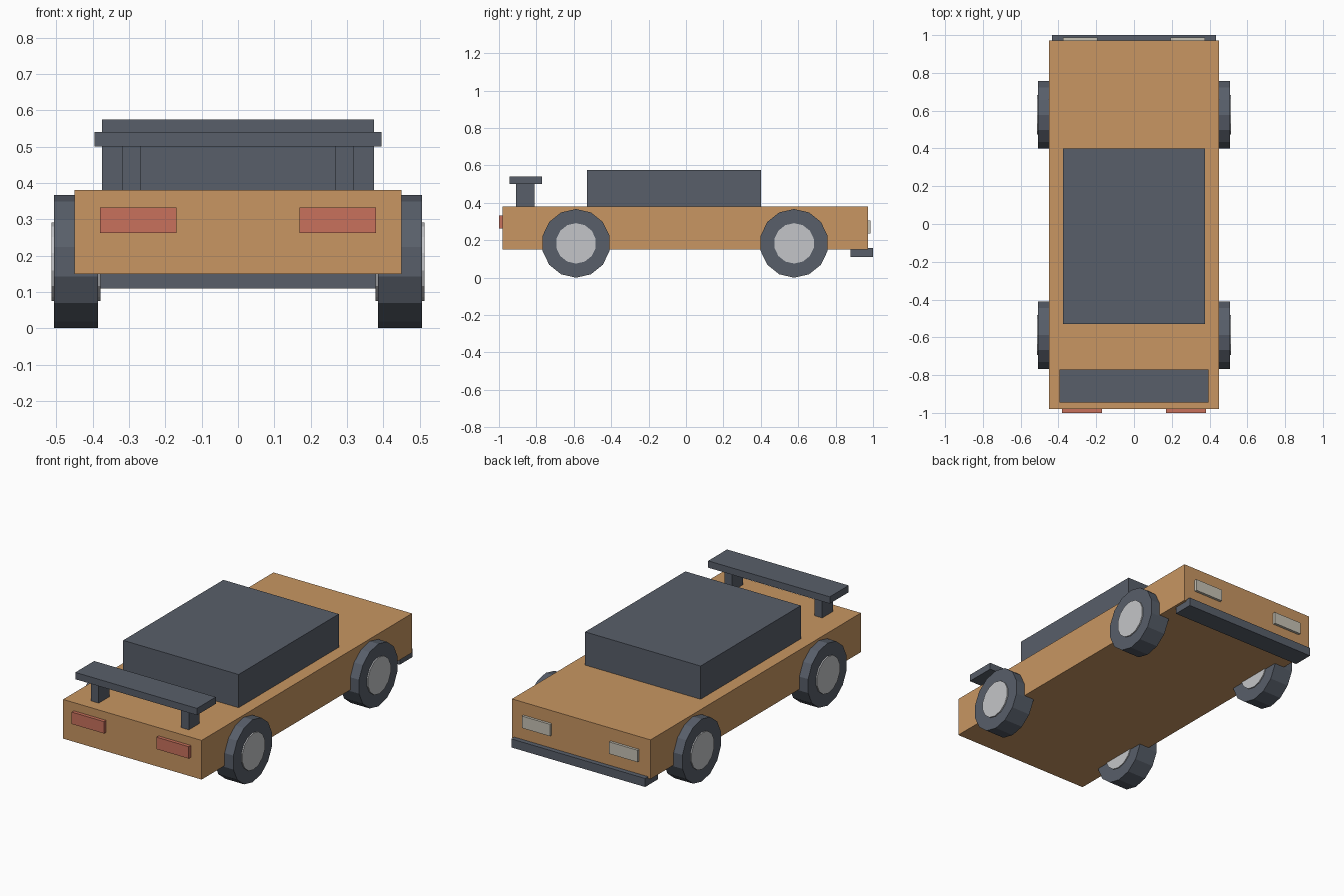
import bpy, math
from mathutils import Matrix

cube = bpy.data.objects.get("Cube")
if cube:
    bpy.data.objects.remove(cube, do_unlink=True)


def material(name, rgb):
    m = bpy.data.materials.new(name)
    m.use_nodes = True
    m.diffuse_color = (*rgb, 1)
    m.node_tree.nodes["Principled BSDF"].inputs["Base Color"].default_value = (*rgb, 1)
    return m


paint = material("tan_paint", (0.58, 0.305, 0.122))
dark = material("dark_grey", (0.098, 0.114, 0.144))
metal = material("wheel_silver", (0.55, 0.56, 0.58))
red = material("red_lens", (0.58, 0.165, 0.107))
cream = material("cream_lens", (0.57, 0.54, 0.46))


def finish(name, mat):
    ob = bpy.context.object
    ob.name = ob.data.name = name
    ob.data.materials.append(mat)
    return ob


def box(name, x, y, z, mat):
    """Box from (min, max) ranges on each axis."""
    bpy.ops.mesh.primitive_cube_add(size=1)
    ob = finish(name, mat)
    size = [r[1] - r[0] for r in (x, y, z)]
    mid = [(r[0] + r[1]) / 2 for r in (x, y, z)]
    ob.data.transform(Matrix.Translation(mid) @ Matrix.Diagonal((*size, 1)))
    return ob


def disc(name, radius, x, y, z, mat):
    """Fourteen-sided cylinder lying along x, with a corner at top and bottom."""
    bpy.ops.mesh.primitive_cylinder_add(vertices=14, radius=radius, depth=x[1] - x[0])
    ob = finish(name, mat)
    turn = Matrix.Rotation(math.pi / 2, 4, "Y") @ Matrix.Rotation(math.pi / 2, 4, "Z")
    ob.data.transform(Matrix.Translation(((x[0] + x[1]) / 2, y, z)) @ turn)
    # Put a corner exactly at the top
    if max(v.co.z for v in ob.data.vertices) < z + radius * 0.99:
        c = Matrix.Translation((0, y, z))
        ob.data.transform(c @ Matrix.Rotation(math.pi / 2, 4, "X") @ c.inverted())
    return ob


# Body, cabin and bumper
box("body", (-0.45, 0.45), (-0.98, 0.972), (0.15, 0.38), paint)
box("cabin", (-0.375, 0.375), (-0.53, 0.40), (0.38, 0.575), dark)
box("bumper", (-0.435, 0.435), (0.88, 1.0), (0.11, 0.16), dark)

# Spoiler
box("spoiler_wing", (-0.395, 0.395), (-0.945, -0.77), (0.5, 0.54), dark)

# Paired parts
for side, s in (("left", 1), ("right", -1)):
    def span(a, b):
        return tuple(sorted((s * a, s * b)))

    box(f"spoiler_post_{side}", span(0.268, 0.318), (-0.91, -0.81), (0.38, 0.5), dark)
    box(f"red_light_{side}", span(0.17, 0.38), (-1.0, -0.97), (0.262, 0.332), red)
    box(f"cream_light_{side}", span(0.192, 0.376), (0.96, 0.987), (0.235, 0.305), cream)
    for end, y in (("front", -0.588), ("back", 0.578)):
        disc(f"tyre_{end}_{side}", 0.1835, span(0.385, 0.507), y, 0.1835, dark)
        disc(f"hub_{end}_{side}", 0.108, span(0.379, 0.514), y, 0.1835, metal)
